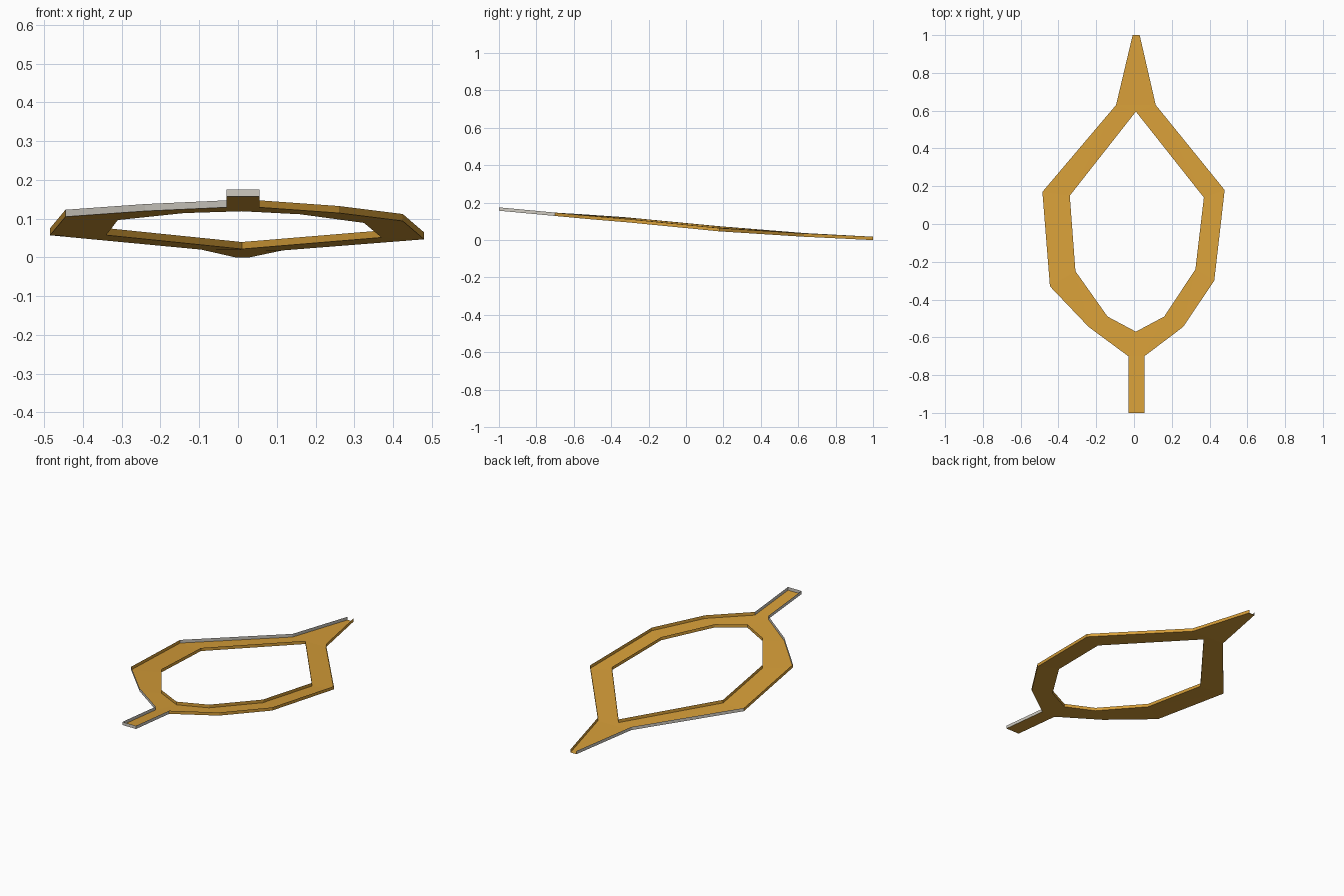
import bpy, bmesh

if "Cube" in bpy.data.objects:
    bpy.data.objects.remove(bpy.data.objects["Cube"])

WALL = 0.018  # height of the rim walls


def material(name, rgb):
    m = bpy.data.materials.new(name)
    m.diffuse_color = (*rgb, 1)
    m.use_nodes = True
    m.node_tree.nodes["Principled BSDF"].inputs["Base Color"].default_value = m.diffuse_color
    return m


ORANGE = material("ochre", (0.67, 0.34, 0.04))
GREY = material("pale_grey", (0.62, 0.59, 0.53))

# plan outline, starting at the right of the tip and going clockwise
outer = [(0.03, 1), (0.115, 0.63), (0.48, 0.18), (0.425, -0.30), (0.26, -0.545),
         (0.055, -0.70), (0.055, -1), (-0.03, -1), (-0.03, -0.70), (-0.24, -0.545),
         (-0.445, -0.33), (-0.485, 0.17), (-0.095, 0.63), (-0.007, 1)]
inner = [(0.01, 0.595), (0.37, 0.14), (0.325, -0.24), (0.16, -0.49),
         (0.01, -0.57), (-0.14, -0.49), (-0.31, -0.25), (-0.34, 0.15)]

# floor height along y: slopes down from the stem to the tip
slope = [(-1, 0.157), (-0.7, 0.129), (-0.3, 0.098), (0.17, 0.052), (0.63, 0.019), (1, 0)]


def ground(x, y):
    for (y0, z0), (y1, z1) in zip(slope, slope[1:]):
        if y <= y1:
            z = z0 + (z1 - z0) * (y - y0) / (y1 - y0)
            break
    lean = -0.01 * x if abs(x) > 0.06 and y < 0.9 else 0  # slight sideways lean
    return z + lean


def make(name, bm, mats):
    mesh = bpy.data.meshes.new(name)
    bm.to_mesh(mesh)
    bm.free()
    for m in mats:
        mesh.materials.append(m)
    obj = bpy.data.objects.new(name, mesh)
    bpy.context.collection.objects.link(obj)


def walls(name, loop, closed, grey=()):
    bm = bmesh.new()
    low = [bm.verts.new((x, y, ground(x, y))) for x, y in loop]
    high = [bm.verts.new((x, y, ground(x, y) + WALL)) for x, y in loop]
    n = len(loop)
    for i in range(n if closed else n - 1):
        j = (i + 1) % n
        quad = [low[i], high[i], high[j], low[j]]
        f = bm.faces.new(quad)
        f.material_index = 1 if i in grey else 0
    make(name, bm, [ORANGE, GREY])


# floor with the hole
bm = bmesh.new()
edges = []
for loop in (outer, inner):
    vs = [bm.verts.new((x, y, ground(x, y))) for x, y in loop]
    edges += [bm.edges.new((vs[i - 1], vs[i])) for i in range(len(vs))]
bmesh.ops.triangle_fill(bm, edges=edges, use_beauty=True, normal=(0, 0, 1))
for f in bm.faces:
    f.normal_update()
    if f.normal.z < 0:
        f.normal_flip()
make("channel_floor", bm, [ORANGE])

# outer rim is open at the tip; stem and left diagonals are grey
walls("outer_rim", outer, False, grey={5, 6, 7, 8, 9, 11, 12})
walls("inner_rim", inner[::-1], True)
